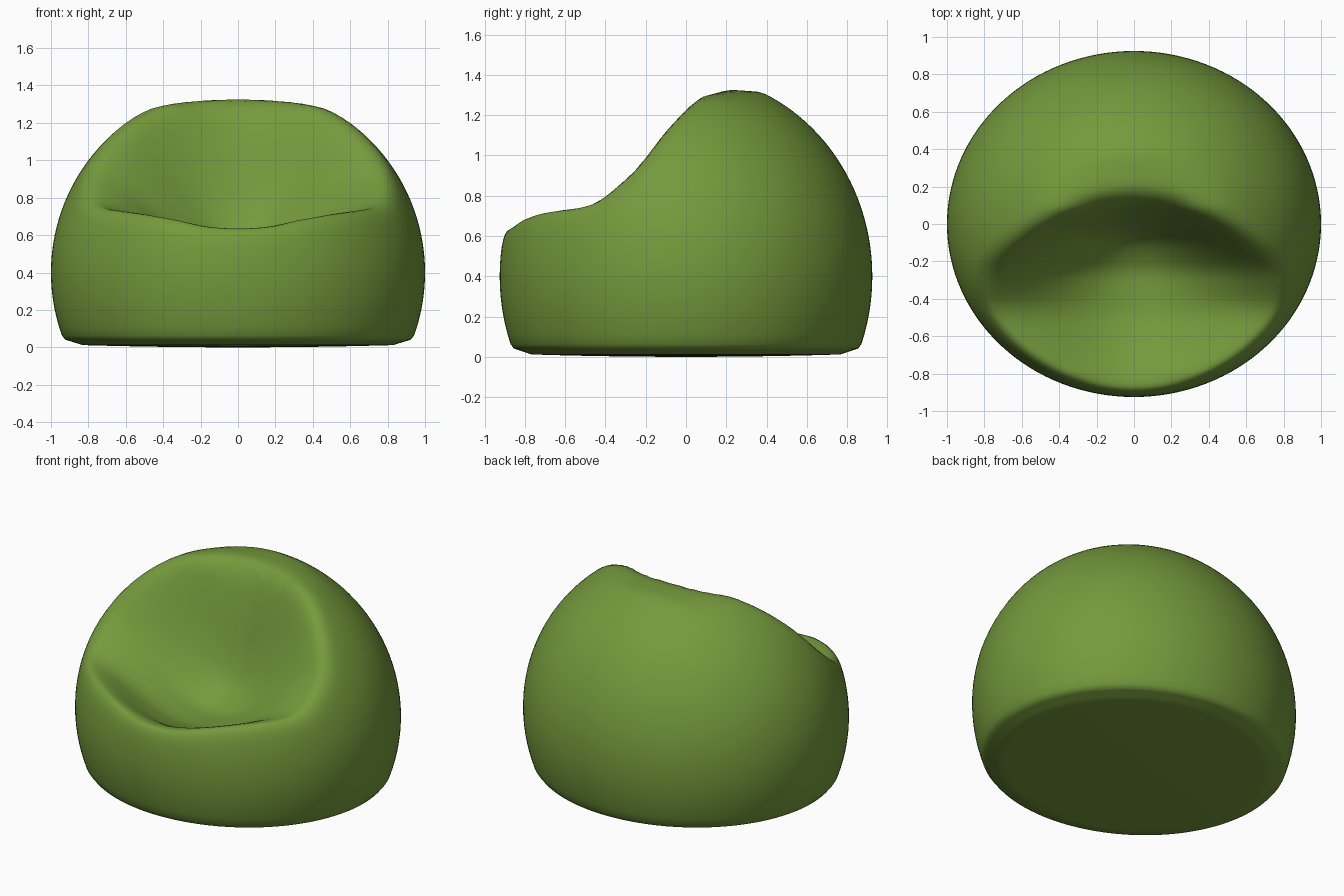
import bpy, bmesh, math

if "Cube" in bpy.data.objects:
    bpy.data.objects.remove(bpy.data.objects["Cube"])

# Side profile of the seat dent: (y, rim height, depth of the hollow below the rim at x = 0)
PROFILE = [(-1.0, .59, 0), (-.92, .62, 0), (-.86, .665, .02), (-.76, .705, .10), (-.68, .725, .17),
           (-.5, .745, .25), (-.42, .78, .29), (-.25, .93, .44), (-.1, 1.135, .55), (-.04, 1.205, .53),
           (.03, 1.275, .35), (.08, 1.315, .17), (.13, 1.335, .04), (.2, 1.335, 0),
           (.33, 1.345, 0), (.5, 1.5, 0), (1.0, 2.0, 0)]
CENTRE_Z, SCALE_Y = .4, .925


def linear(y, col):
    for a, b in zip(PROFILE, PROFILE[1:]):
        if y <= b[0]:
            t = max(0, (y - a[0]) / (b[0] - a[0]))
            return a[col] + (b[col] - a[col]) * t
    return PROFILE[-1][col]


def smooth(y, col, width=.045):
    return sum(linear(y + width * k / 6, col) for k in range(-6, 7)) / 13


def dent_height(x, y):
    rim, depth = smooth(y, 1), smooth(y, 2)
    half = math.sqrt(max(.16, 1 - (rim - CENTRE_Z) ** 2 - (y / SCALE_Y) ** 2))
    u = (x / half) ** 2
    # bell-shaped hollow across the seat, rising gently outside the rim
    return rim - depth * max(0, 1 - u) ** 2 + .06 * max(0, u - 1)


def soft_min(a, b, k=.1):
    h = max(k - abs(a - b), 0) / k
    return min(a, b) - h * h * k / 4


# Bean bag: a ball with a flattened base and a pressed-in seat
bm = bmesh.new()
bmesh.ops.create_uvsphere(bm, u_segments=128, v_segments=64, radius=1)
for v in bm.verts:
    x, y, z = v.co.x, v.co.y * SCALE_Y, v.co.z + CENTRE_Z
    r = math.hypot(v.co.x, v.co.y)
    if z > CENTRE_Z:
        z = max(CENTRE_Z, soft_min(z, dent_height(x, y)))
    else:
        z = max(z, .012 * (r / .83) ** 2 + .28 * max(0, r - .83))
    v.co = (x, y, z)
for f in bm.faces:
    f.smooth = True
mesh = bpy.data.meshes.new("bean_bag")
bm.to_mesh(mesh)
bm.free()

fabric = bpy.data.materials.new("green fabric")
fabric.diffuse_color = (.175, .32, .045, 1)
fabric.use_nodes = True
fabric.node_tree.nodes["Principled BSDF"].inputs["Base Color"].default_value = fabric.diffuse_color
mesh.materials.append(fabric)
bag = bpy.data.objects.new("bean_bag", mesh)
bpy.context.collection.objects.link(bag)
